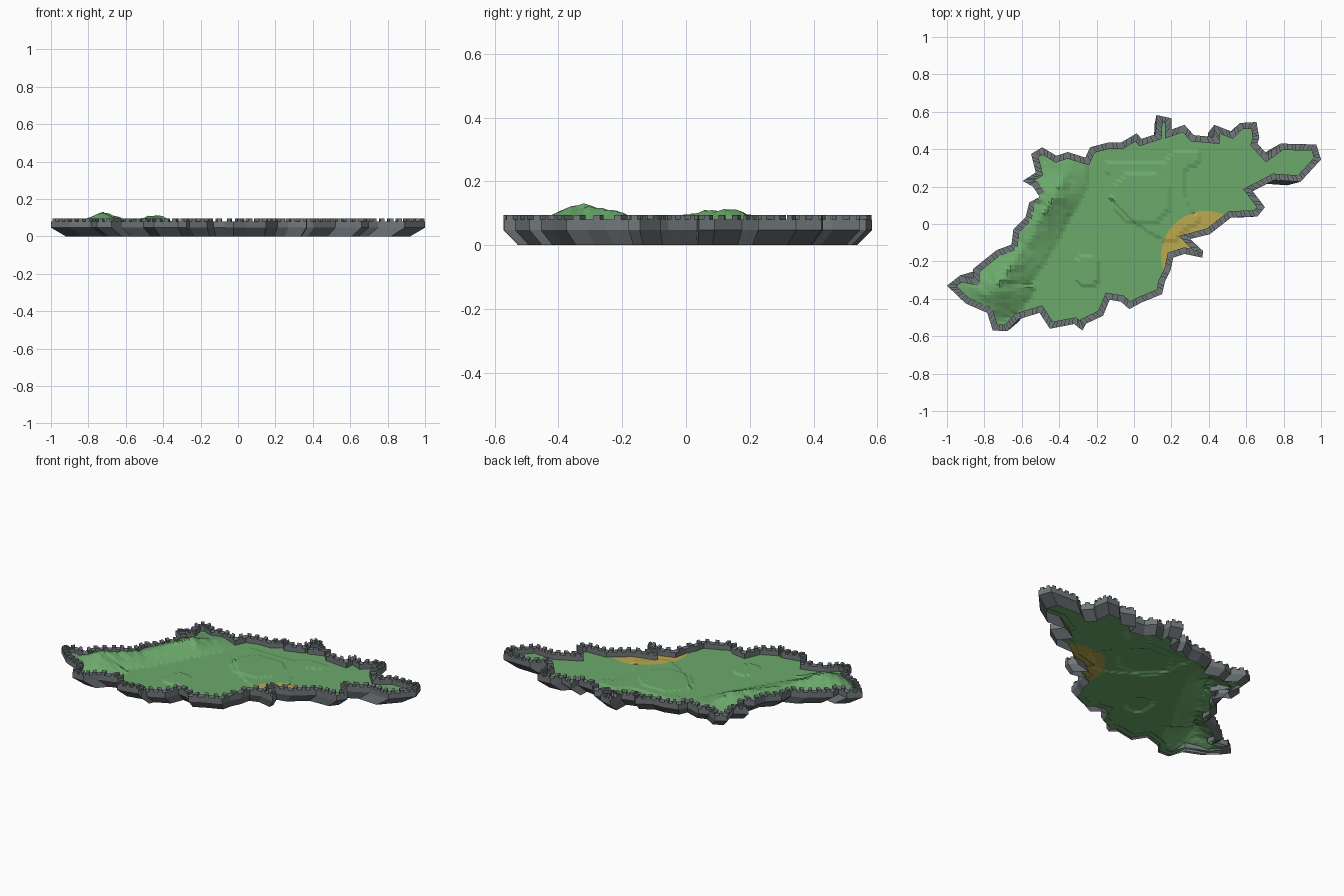
import bpy, bmesh, math
from mathutils import Vector, noise
from mathutils.geometry import delaunay_2d_cdt, intersect_point_line

if "Cube" in bpy.data.objects:
    bpy.data.objects.remove(bpy.data.objects["Cube"])

GROUND, SKIRT_TOP, WALL_TOP, MERLON_TOP = 0.05, 0.047, 0.08, 0.095

# coast outline, clockwise from the western tip
COAST = [(-1, -.33), (-.93, -.275), (-.86, -.29), (-.86, -.24), (-.735, -.14), (-.655, -.11),
         (-.645, -.03), (-.58, .035), (-.56, .115), (-.505, .145), (-.54, .2), (-.595, .23),
         (-.525, .275), (-.55, .375), (-.49, .41), (-.415, .365), (-.355, .385), (-.26, .355),
         (-.235, .41), (-.14, .435), (-.07, .435), (.015, .485), (.04, .455), (.115, .48),
         (.12, .583), (.2, .565), (.2, .505), (.27, .53), (.32, .475), (.425, .465),
         (.43, .53), (.52, .495), (.565, .54), (.655, .545), (.67, .46), (.66, .43),
         (.71, .375), (.785, .43), (.975, .425), (1, .345), (.89, .225), (.75, .235),
         (.635, .175), (.7, .09), (.66, .04), (.52, .035), (.405, -.055), (.3, -.08),
         (.37, -.145), (.365, -.18), (.27, -.16), (.21, -.18), (.195, -.25), (.165, -.31),
         (.15, -.375), (.04, -.42), (-.025, -.455), (-.07, -.415), (-.13, -.405), (-.165, -.49),
         (-.26, -.535), (-.275, -.57), (-.32, -.535), (-.45, -.56), (-.505, -.475),
         (-.62, -.51), (-.675, -.572), (-.755, -.57), (-.785, -.475), (-.9, -.425)]
COAST = [Vector(p) for p in COAST]
N = len(COAST)


def material(name, rgb):
    m = bpy.data.materials.new(name)
    m.diffuse_color = (*rgb, 1)
    m.use_nodes = True
    m.node_tree.nodes["Principled BSDF"].inputs["Base Color"].default_value = m.diffuse_color
    return m


GRASS = material("grass green", (.15, .40, .15))
SAND = material("sand ochre", (.50, .40, .08))
STONE = material("wall grey", (.165, .185, .195))
ROCK = material("cliff grey", (.125, .14, .15))


def make_object(name, bm, mats):
    me = bpy.data.meshes.new(name)
    bm.to_mesh(me)
    bm.free()
    for m in mats:
        me.materials.append(m)
    ob = bpy.data.objects.new(name, me)
    bpy.context.collection.objects.link(ob)
    return ob


def inside(p, poly):
    hit = False
    for i, a in enumerate(poly):
        b = poly[i - 1]
        if (a[1] > p[1]) != (b[1] > p[1]):
            if p[0] < a[0] + (p[1] - a[1]) * (b[0] - a[0]) / (b[1] - a[1]):
                hit = not hit
    return hit


def inset(poly, w):
    """Mitred inward offset of a clockwise outline."""
    out = []
    for i, p in enumerate(poly):
        d0 = (p - poly[i - 1]).normalized()
        d1 = (poly[(i + 1) % len(poly)] - p).normalized()
        n0, n1 = Vector((d0.y, -d0.x)), Vector((d1.y, -d1.x))
        m = (n0 + n1).normalized()
        out.append(p + m * w / max(m.dot(n0), .55))
    return out


INNER = inset(COAST, .034)

# terrain heights: a mountain ridge, two-step plateau and a low knoll
RIDGE = [(-.87, -.33, .012), (-.73, -.335, .085), (-.58, -.12, .035),
         (-.43, .145, .068), (-.37, .26, .025)]
PLATEAU = [(-.15, .33), (.15, .33), (.22, .39), (.35, .39), (.34, .33), (.27, .28), (.26, .16),
           (.32, .06), (.36, .03), (.2, -.1), (.12, -.07), (0, .01), (-.12, .12)]


def height(p):
    z = GROUND
    if inside(p, PLATEAU):
        z += .006
    if math.hypot((p.x - .04) / .16, (p.y - .14) / .14) < 1:
        z += .006
    if math.hypot((p.x + .25) / .07, (p.y + .25) / .085) < 1:
        z += .008
    rise = 0
    for a, b in zip(RIDGE, RIDGE[1:]):
        q, t = intersect_point_line(p, Vector(a[:2]), Vector(b[:2]))
        t = min(max(t, 0), 1)
        c = Vector(a[:2]).lerp(Vector(b[:2]), t)
        d = (p - c).length / (.13 + .04 * (p.y < -.33))
        if d < 1:
            top = a[2] + (b[2] - a[2]) * t
            rise = max(rise, .004 + (top - .004) * (1 - d))
    if rise:
        rise *= 1 + .15 * noise.noise(Vector((p.x * 25, p.y * 25, 0)))
    return z + rise


# terrain sheet: grid points triangulated with the coast and beach edge as constraints
pts = list(COAST)
edges = [(i, (i + 1) % N) for i in range(N)]
STEP = .02
for i in range(-50, 51):
    for j in range(-30, 31):
        p = Vector((i * STEP, j * STEP))
        if inside(p, COAST):
            pts.append(p)
BEACH, BEACH_R, SEG = Vector((.385, -.17)), .24, 48
start = len(pts)
for k in range(SEG):
    a = math.tau * k / SEG
    pts.append(BEACH + BEACH_R * Vector((math.cos(a), math.sin(a))))
    edges.append((start + k, start + (k + 1) % SEG))
vs, _, fs, *_ = delaunay_2d_cdt(pts, edges, [], 0, 1e-5)
bm = bmesh.new()
bv = [bm.verts.new((v[0], v[1], height(Vector(v)))) for v in vs]
for f in fs:
    c = sum((Vector(vs[i]) for i in f), Vector((0, 0))) / len(f)
    if inside(c, COAST):
        face = bm.faces.new([bv[i] for i in f])
        face.material_index = int((c - BEACH).length < BEACH_R)
bmesh.ops.delete(bm, geom=[v for v in bm.verts if not v.link_faces], context='VERTS')
make_object("terrain", bm, [GRASS, SAND])


def ring_strip(name, rings, mat):
    """Join successive closed rings of (outline, z) with quads."""
    bm = bmesh.new()
    rows = [[bm.verts.new((p.x, p.y, z)) for p in o] for o, z in rings]
    for r0, r1 in zip(rows, rows[1:]):
        for i in range(N):
            j = (i + 1) % N
            bm.faces.new((r0[j], r0[i], r1[i], r1[j]))
    return make_object(name, bm, [mat])


# tapering cliff below and stone wall around the coast
ring_strip("cliff_skirt", [([p * .92 for p in COAST], 0), (COAST, SKIRT_TOP)], ROCK)
ring_strip("coast_wall", [(COAST, SKIRT_TOP), (COAST, WALL_TOP), (INNER, WALL_TOP),
                          (INNER, GROUND - .002)], STONE)

# battlements spaced along each wall run
bm = bmesh.new()
for i in range(N):
    j = (i + 1) % N
    length = (COAST[j] - COAST[i]).length
    n = max(1, round(length / .05))
    half = min(.011 / length, .3)
    for k in range(n):
        t = (k + .5) / n
        quad = [COAST[i].lerp(COAST[j], t - half), COAST[i].lerp(COAST[j], t + half),
                INNER[i].lerp(INNER[j], t + half), INNER[i].lerp(INNER[j], t - half)]
        lo = [bm.verts.new((*q, WALL_TOP)) for q in quad]
        hi = [bm.verts.new((*q, MERLON_TOP)) for q in quad]
        bm.faces.new(hi)
        for a in range(4):
            b = (a + 1) % 4
            bm.faces.new((lo[a], lo[b], hi[b], hi[a]))
bmesh.ops.recalc_face_normals(bm, faces=bm.faces)
make_object("battlements", bm, [STONE])
